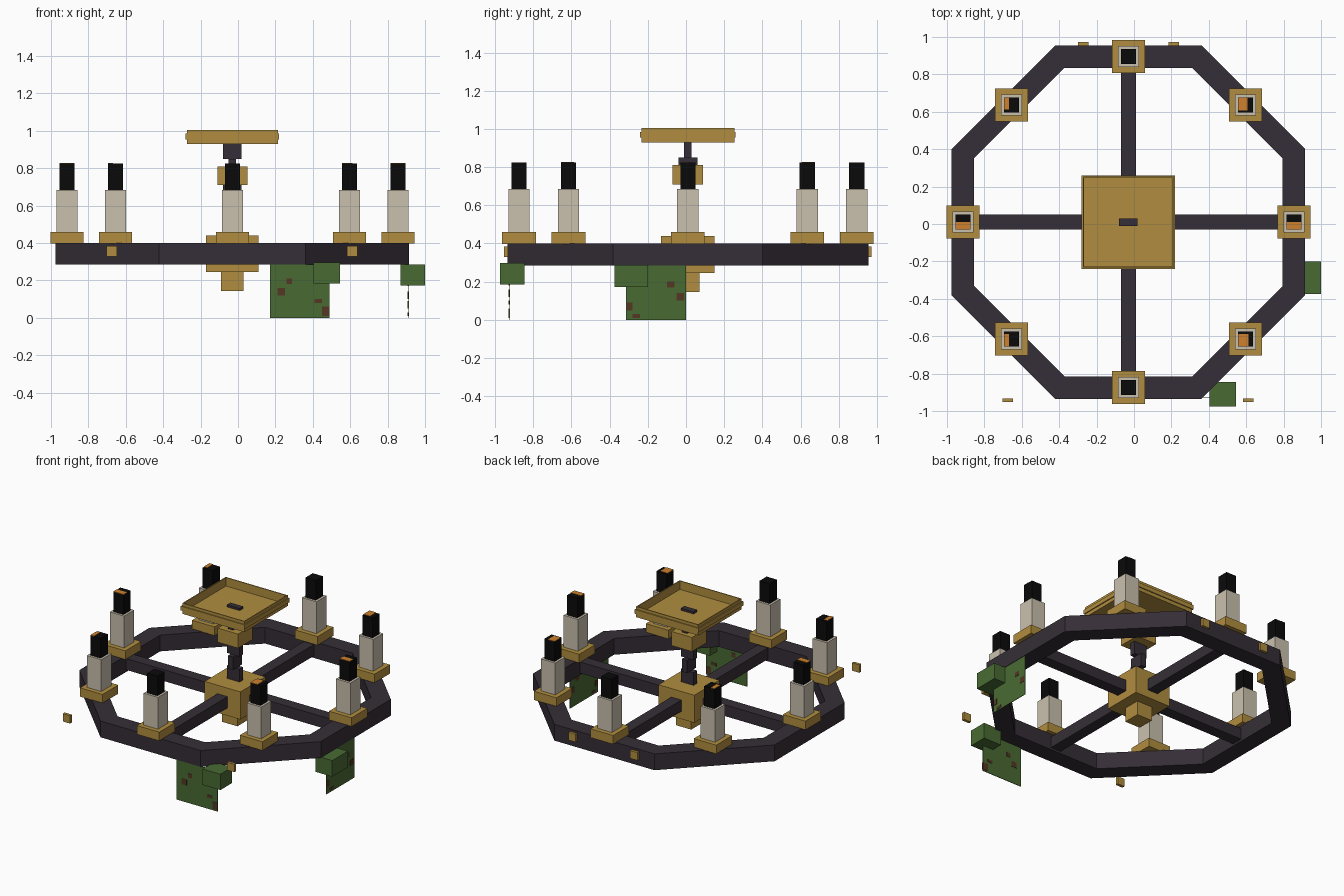
import bpy, bmesh, math
from mathutils import Vector

cube = bpy.data.objects.get("Cube")
if cube:
    bpy.data.objects.remove(cube, do_unlink=True)

CX, CY = -0.03, 0.01        # centre of the wheel


def material(name, r, g, b):
    m = bpy.data.materials.new(name)
    m.use_nodes = True
    m.diffuse_color = (r, g, b, 1)
    m.node_tree.nodes["Principled BSDF"].inputs["Base Color"].default_value = (r, g, b, 1)
    return m


GOLD = material("aged gold", 0.44, 0.27, 0.05)
IRON = material("dark iron", 0.036, 0.027, 0.038)
WAX = material("pale wax", 0.59, 0.53, 0.42)
BLACK = material("black wick", 0.003, 0.003, 0.003)
EMBER = material("orange ember", 0.61, 0.22, 0.027)
MOSS = material("moss green", 0.066, 0.145, 0.033)
BROWN = material("brown spot", 0.09, 0.038, 0.017)


def finish(name, bm, mat):
    bmesh.ops.recalc_face_normals(bm, faces=bm.faces)
    me = bpy.data.meshes.new(name)
    bm.to_mesh(me)
    bm.free()
    me.materials.append(mat)
    ob = bpy.data.objects.new(name, me)
    bpy.context.collection.objects.link(ob)
    return ob


def box(name, mat, x, y, z):
    """Box from three (low, high) ranges."""
    bm = bmesh.new()
    bmesh.ops.create_cube(bm, size=1)
    for v in bm.verts:
        v.co = Vector([lo + (c + 0.5) * (hi - lo) for c, (lo, hi) in zip(v.co, (x, y, z))])
    return finish(name, bm, mat)


def block(name, mat, hx, hy, z, cx=CX, cy=CY):
    """Box given by centre and half widths."""
    return box(name, mat, (cx - hx, cx + hx), (cy - hy, cy + hy), z)


def ring(name, mat, sides, inner, outer, z):
    """Polygonal band; inner and outer are distances to the flats."""
    bm = bmesh.new()
    loops = []
    for i in range(sides):
        a = math.tau * (i + 0.5) / sides
        k = 1 / math.cos(math.pi / sides)
        loops.append([bm.verts.new((CX + r * k * math.cos(a), CY + r * k * math.sin(a), h))
                      for r, h in ((inner, z[0]), (outer, z[0]), (outer, z[1]), (inner, z[1]))])
    for i in range(sides):
        p, q = loops[i], loops[(i + 1) % sides]
        for j in range(4):
            n = (j + 1) % 4
            bm.faces.new((p[j], q[j], q[n], p[n]))
    return finish(name, bm, mat)


# Wheel, spokes and hub
ring("wheel_rim", IRON, 8, 0.825, 0.945, (0.285, 0.40))
block("spoke_across", IRON, 0.83, 0.04, (0.30, 0.38))
block("spoke_along", IRON, 0.04, 0.83, (0.30, 0.38))
block("hub", GOLD, 0.14, 0.14, (0.245, 0.44))
block("hub_finial", GOLD, 0.06, 0.06, (0.145, 0.245))

# Chain of alternating links, with a gold collar
for i, z in enumerate(((0.85, 0.96), (0.76, 0.85), (0.62, 0.72), (0.53, 0.62), (0.43, 0.53))):
    wide = i % 2 == 0
    block(f"chain_link_{i}", IRON, 0.05 if wide else 0.02, 0.02 if wide else 0.05, z)
block("chain_collar", GOLD, 0.08, 0.08, (0.71, 0.81))

# Ceiling tray with a raised band
block("tray_floor", GOLD, 0.24, 0.24, (0.93, 0.945))
ring("tray_wall", GOLD, 4, 0.236, 0.243, (0.93, 1.005))
ring("tray_band", GOLD, 4, 0.24, 0.25, (0.955, 0.985))

# Ember patch on each wick top, as fractions of its width (x range, y range)
EMBERS = {
    0: ((0, 1), (0, 0.5)),
    1: ((0, 0.65), (0.15, 1)),
    3: ((0, 0.35), (0.2, 1)),
    4: ((0, 1), (0, 0.5)),
    5: ((0, 0.35), (0, 0.85)),
    7: ((0, 0.7), (0, 0.85)),
}

# Candles around the rim
for i in range(8):
    a = math.tau * i / 8
    x, y = CX + 0.885 * math.cos(a), CY + 0.885 * math.sin(a)
    block(f"candle_base_{i}", GOLD, 0.088, 0.088, (0.398, 0.46), x, y)
    block(f"candle_{i}", WAX, 0.056, 0.056, (0.46, 0.685), x, y)
    block(f"wick_{i}", BLACK, 0.04, 0.04, (0.685, 0.825), x, y)
    if i in EMBERS:
        fx, fy = [[c - 0.04 + 0.08 * f for f in fr] for c, fr in zip((x, y), EMBERS[i])]
        box(f"ember_{i}", EMBER, fx, fy, (0.824, 0.828))

# Studs at front and back
for i, (x, y) in enumerate(((-0.675, -0.943), (0.61, -0.943), (-0.272, 0.963), (0.212, 0.963))):
    block(f"stud_{i}", GOLD, 0.028, 0.01, (0.328, 0.384), x, y)

# Moss tufts and hanging sheets
box("front_moss_tuft", MOSS, (0.405, 0.545), (-0.975, -0.845), (0.185, 0.297))
box("side_moss_tuft", MOSS, (0.87, 1.0), (-0.375, -0.2), (0.172, 0.286))
box("front_moss_sheet", MOSS, (0.17, 0.49), (-0.928, -0.924), (0, 0.285))
box("side_moss_sheet", MOSS, (0.908, 0.912), (-0.315, 0), (0, 0.285))

# Brown spots on the sheets: start and end along the sheet, then height range
FRONT_SPOTS = ((0.21, 0.25, 0.12, 0.16), (0.26, 0.29, 0.18, 0.21),
               (0.41, 0.45, 0.08, 0.1), (0.45, 0.49, 0.01, 0.06))
SIDE_SPOTS = ((-0.31, -0.28, 0.05, 0.09), (-0.28, -0.24, 0.01, 0.03),
              (-0.1, -0.06, 0.17, 0.2), (-0.05, -0.01, 0.1, 0.14))
for i, (lo, hi, z0, z1) in enumerate(FRONT_SPOTS):
    box(f"front_spot_{i}", BROWN, (lo, hi), (-0.93, -0.922), (z0, z1))
for i, (lo, hi, z0, z1) in enumerate(SIDE_SPOTS):
    box(f"side_spot_{i}", BROWN, (0.906, 0.914), (lo, hi), (z0, z1))
